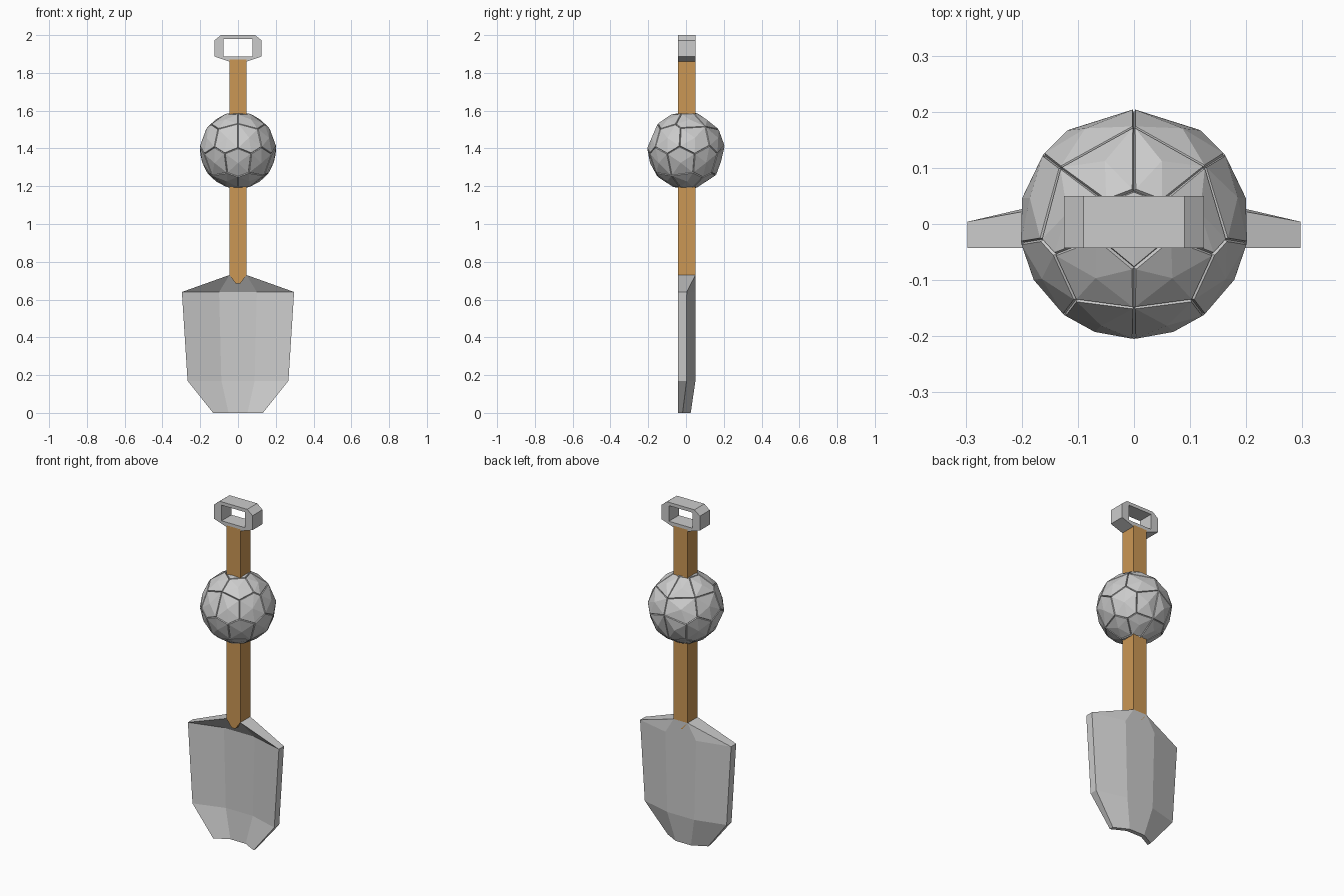
import bpy, bmesh
from math import radians, sin, cos
from mathutils import Vector

if "Cube" in bpy.data.objects:
    bpy.data.objects.remove(bpy.data.objects["Cube"])

Y0, Y1 = -0.043, 0.05          # front and back of the square shaft and grip


def finish(bm, name, mat=None):
    bmesh.ops.recalc_face_normals(bm, faces=bm.faces)
    me = bpy.data.meshes.new(name)
    bm.to_mesh(me)
    bm.free()
    ob = bpy.data.objects.new(name, me)
    bpy.context.collection.objects.link(ob)
    if mat:
        me.materials.append(mat)
    return ob


def bridge(bm, a, b):
    n = len(a)
    for i in range(n):
        bm.faces.new((a[i], a[(i + 1) % n], b[(i + 1) % n], b[i]))


wood = bpy.data.materials.new("wood")
wood.diffuse_color = (0.6, 0.31, 0.09, 1)
wood.use_nodes = True
wood.node_tree.nodes["Principled BSDF"].inputs["Base Color"].default_value = wood.diffuse_color

# Blade: dished plate, one eight-point ring per height
# (z outer, z inner, x outer, x inner, front outer, front inner, back outer, back inner)
rows = [(0.0, 0.0, 0.132, 0.05, -0.043, 0.0, -0.018, 0.025),
        (0.17, 0.17, 0.267, 0.088, -0.043, 0.012, 0.003, 0.05),
        (0.64, 0.64, 0.297, 0.1, -0.043, 0.012, 0.004, 0.05),
        (0.64, 0.73, 0.297, 0.045, -0.043, -0.043, 0.004, 0.05)]
bm = bmesh.new()
rings = []
for zo, zi, xo, xi, fo, fi, bo, bi in rows:
    pts = [(-xo, fo, zo), (-xi, fi, zi), (xi, fi, zi), (xo, fo, zo),
           (xo, bo, zo), (xi, bi, zi), (-xi, bi, zi), (-xo, bo, zo)]
    rings.append([bm.verts.new(p) for p in pts])
for a, b in zip(rings, rings[1:]):
    bridge(bm, a, b)
for r in (rings[0], rings[-1]):
    for i in range(3):
        bm.faces.new((r[i], r[i + 1], r[6 - i], r[7 - i]))
bmesh.ops.remove_doubles(bm, verts=bm.verts, dist=0.0005)
finish(bm, "blade")

# Shaft: square bar tapering to a short wedge where it meets the blade
bm = bmesh.new()
rings = []
for z, x in ((0.685, 0.012), (0.73, 0.045), (1.87, 0.045)):
    rings.append([bm.verts.new(p) for p in
                  ((-x, Y0, z), (x, Y0, z), (x, Y1, z), (-x, Y1, z))])
for a, b in zip(rings, rings[1:]):
    bridge(bm, a, b)
bm.faces.new(rings[0])
bm.faces.new(rings[-1])
finish(bm, "shaft", wood)

# Grip: chamfered frame around a rectangular opening
outer = [(0.09, 2.0), (0.125, 1.972), (0.125, 1.887), (0.045, 1.86)]
inner = [(0.077, 1.98), (0.077, 1.98), (0.077, 1.888), (0.077, 1.888)]
bm = bmesh.new()


def loop(half, y):
    full = half + [(-x, z) for x, z in reversed(half)]
    return [bm.verts.new((x, y, z)) for x, z in full]


of, ob_, ib, i_f = loop(outer, Y0), loop(outer, Y1), loop(inner, Y1), loop(inner, Y0)
for a, b in ((of, ob_), (ob_, ib), (ib, i_f), (i_f, of)):
    bridge(bm, a, b)
bmesh.ops.remove_doubles(bm, verts=bm.verts, dist=0.0005)
finish(bm, "grip")

# Stone ball: a block cut by mirrored planes, then grooved between panels
# (elevation, azimuths from the front)
cuts = [(88, (0,)), (56, (38, 100, 158)), (20, (17, 58, 103, 152)),
        (-20, (0, 40, 82, 124, 165)), (-58, (28, 95, 158)), (-88, (0,))]
bm = bmesh.new()
bmesh.ops.create_cube(bm, size=1)
for el, azs in cuts:
    for az in azs:
        for s in ((1,) if az == 0 else (1, -1)):
            e, a = radians(el), radians(az)
            n = Vector((s * sin(a) * cos(e), -cos(a) * cos(e), sin(e)))
            cut = bmesh.ops.bisect_plane(
                bm, geom=bm.verts[:] + bm.edges[:] + bm.faces[:],
                plane_co=n * 0.19, plane_no=n, clear_outer=True)
            edges = [g for g in cut["geom_cut"] if isinstance(g, bmesh.types.BMEdge)]
            if edges:
                bmesh.ops.edgenet_fill(bm, edges=edges)
bmesh.ops.remove_doubles(bm, verts=bm.verts, dist=0.025)
for v in bm.verts:
    v.co = v.co.normalized() * 0.199
bmesh.ops.recalc_face_normals(bm, faces=bm.faces)
panels = bm.faces[:]
bmesh.ops.inset_individual(bm, faces=panels, thickness=0.004)
for v in {v for f in panels for v in f.verts}:
    v.co = v.co.normalized() * 0.205
poked = bmesh.ops.poke(bm, faces=panels)
for v in poked["verts"]:
    v.co = v.co.normalized() * 0.202
bmesh.ops.translate(bm, verts=bm.verts, vec=(0, 0, 1.39))
finish(bm, "stone_ball")
